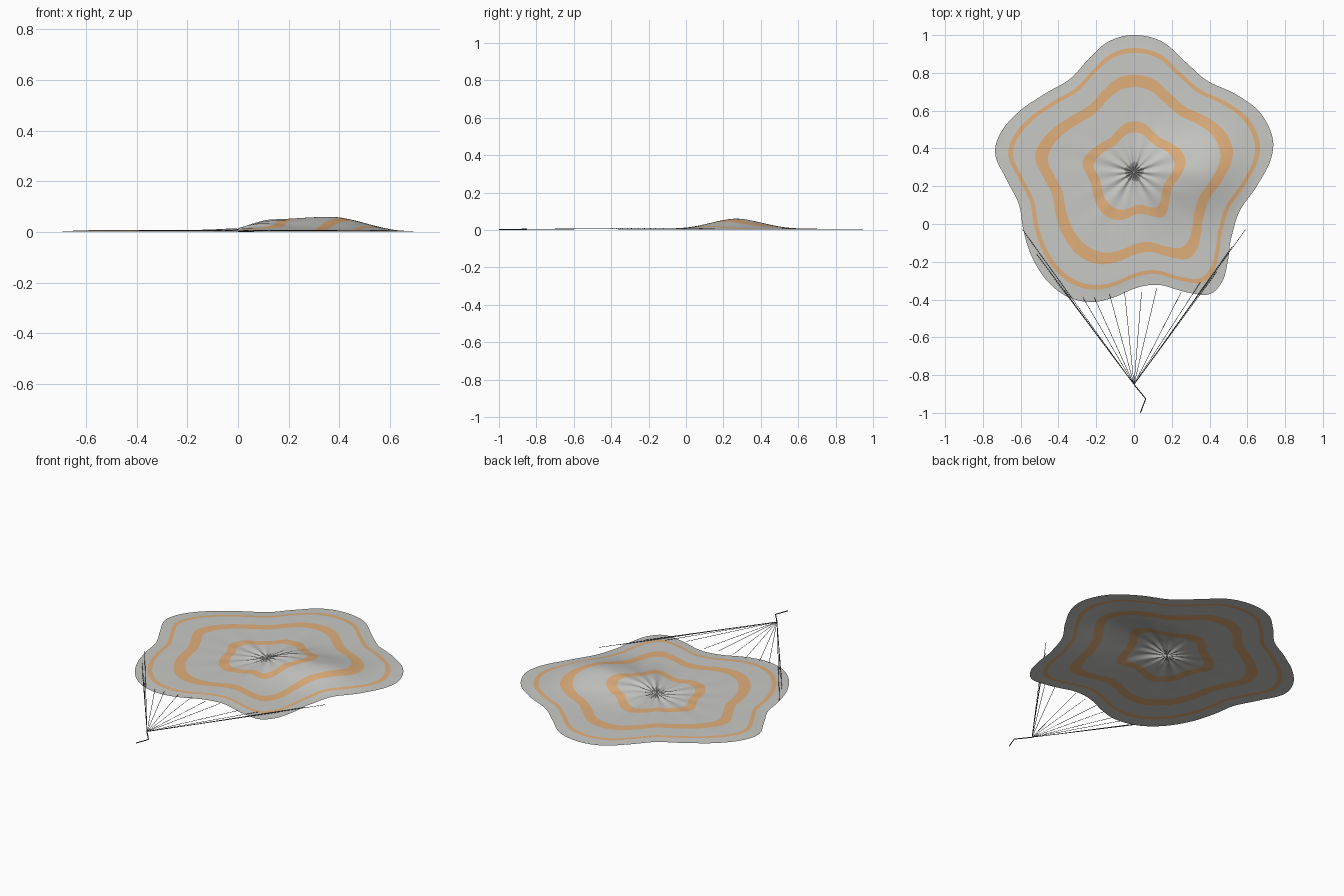
import bpy, bmesh, math
from mathutils import Vector

if "Cube" in bpy.data.objects:
    bpy.data.objects.remove(bpy.data.objects["Cube"])


def material(name, rgb):
    m = bpy.data.materials.new(name)
    m.diffuse_color = (*rgb, 1)
    m.use_nodes = True
    m.node_tree.nodes["Principled BSDF"].inputs["Base Color"].default_value = m.diffuse_color
    return m


GREY = material("pale grey cloth", (0.58, 0.58, 0.56))
ORANGE = material("orange stripe", (0.75, 0.43, 0.20))
DARK = material("dark cord", (0.10, 0.10, 0.10))

CX, CY = 0.0, 0.275      # crown of the spread-out canopy
SEGS = 224
PLEATS = 14
STRIPES = ((0.29, 0.37), (0.62, 0.71), (0.87, 0.905))

# wavy rim, clockwise from the back
RIM = [(-.015, 1), (.14, .97), (.27, .86), (.39, .757), (.55, .68), (.667, .59),
       (.735, .45), (.725, .344), (.656, .21), (.56, .07), (.513, -.08),
       (.497, -.196), (.466, -.307), (.40, -.372), (.296, -.365), (.164, -.328),
       (.085, -.323), (-.005, -.344), (-.10, -.386), (-.222, -.413), (-.35, -.386),
       (-.455, -.307), (-.54, -.175), (-.587, -.026), (-.61, .106), (-.677, .24),
       (-.735, .37), (-.71, .476), (-.603, .6), (-.487, .68), (-.34, .767),
       (-.233, .88), (-.14, .963)]
POLAR = sorted((math.atan2(y - CY, x - CX) % math.tau, math.hypot(x - CX, y - CY))
               for x, y in RIM)


def rim_radius(a):
    """Smooth (cubic) interpolation of the rim radius around the crown."""
    n = len(POLAR)
    i = max((k for k in range(n) if POLAR[k][0] <= a), default=-1)

    def p(k):
        q = POLAR[k % n]
        return q[0] + math.tau * (k // n), q[1]
    (a0, r0), (a1, r1), (a2, r2), (a3, r3) = (p(i + k) for k in (-1, 0, 1, 2))
    t, h = (a - a1) / (a2 - a1), a2 - a1
    m1, m2 = (r2 - r0) / (a2 - a0) * h, (r3 - r1) / (a3 - a1) * h
    return ((2*t**3 - 3*t*t + 1) * r1 + (t**3 - 2*t*t + t) * m1
            + (3*t*t - 2*t**3) * r2 + (t**3 - t*t) * m2)


def smooth(e0, e1, v):
    t = min(1, max(0, (v - e0) / (e1 - e0)))
    return t * t * (3 - 2 * t)


def height(x, y, f, a):
    """Trapped-air bump on the right, fine pleats round the crown, low rim."""
    rise = smooth(-.03, .14, x) * .75 + smooth(.1, .37, x) * .25
    bump = .054 * rise * (1 - smooth(.36, .66, x)) * math.exp(-((y - .27) / .19) ** 2)
    fade = min(1, f / .05) * math.exp(-f * 5)
    pleat = .0055 * fade * (math.cos(PLEATS * a) + .4 * math.cos(9 * a + 1))
    return .006 + bump + pleat - .004 * smooth(.85, 1, f) + .003 * math.exp(-f * 6)


# canopy: one sheet of rings, with ring edges exactly on the stripe borders
rings = sorted({round(k / 32, 4) for k in range(1, 33)} | {.012} |
               {v for s in STRIPES for v in s})
bm = bmesh.new()
centre = bm.verts.new((CX, CY, height(CX, CY, 0, 0)))
radii = [rim_radius(math.tau * k / SEGS) for k in range(SEGS)]
grid = []
for f in rings:
    row = []
    for k in range(SEGS):
        a = math.tau * k / SEGS
        x, y = CX + f * radii[k] * math.cos(a), CY + f * radii[k] * math.sin(a)
        row.append(bm.verts.new((x, y, max(.001, height(x, y, f, a)))))
    grid.append(row)
for k in range(SEGS):
    j = (k + 1) % SEGS
    bm.faces.new((centre, grid[0][k], grid[0][j]))
    for r in range(len(rings) - 1):
        face = bm.faces.new((grid[r][k], grid[r + 1][k], grid[r + 1][j], grid[r][j]))
        mid = (rings[r] + rings[r + 1]) / 2
        face.material_index = int(any(lo < mid < hi for lo, hi in STRIPES))
for face in bm.faces:
    face.smooth = True
me = bpy.data.meshes.new("canopy")
bm.to_mesh(me)
bm.free()
me.materials.append(GREY)
me.materials.append(ORANGE)
bpy.context.collection.objects.link(bpy.data.objects.new("canopy", me))


def cords(name, paths, radius):
    cu = bpy.data.curves.new(name, "CURVE")
    cu.dimensions = "3D"
    cu.bevel_depth = radius
    cu.bevel_resolution = 0
    cu.use_fill_caps = True
    for path in paths:
        s = cu.splines.new("POLY")
        s.points.add(len(path) - 1)
        for p, co in zip(s.points, path):
            p.co = (*co, 1)
    cu.materials.append(DARK)
    bpy.context.collection.objects.link(bpy.data.objects.new(name, cu))


# suspension lines fan from the front of the rim to one knot
KNOT = Vector((0, -.85, .004))
ENDS = [(-.59, -.03), (-.515, -.16), (-.47, -.22), (-.42, -.29), (-.37, -.35),
        (-.27, -.39), (-.21, -.39), (-.13, -.37), (-.05, -.36), (.04, -.36),
        (.12, -.34), (.25, -.36), (.35, -.31), (.40, -.29), (.44, -.25),
        (.475, -.19), (.52, -.12), (.59, -.03)]
cords("suspension_lines", [[KNOT, (x, y, .008)] for x, y in ENDS], .0013)

# kinked riser trailing from the knot
cords("riser", [[KNOT, (.062, -.925, .003), (.034, -.999, .003)]], .003)
